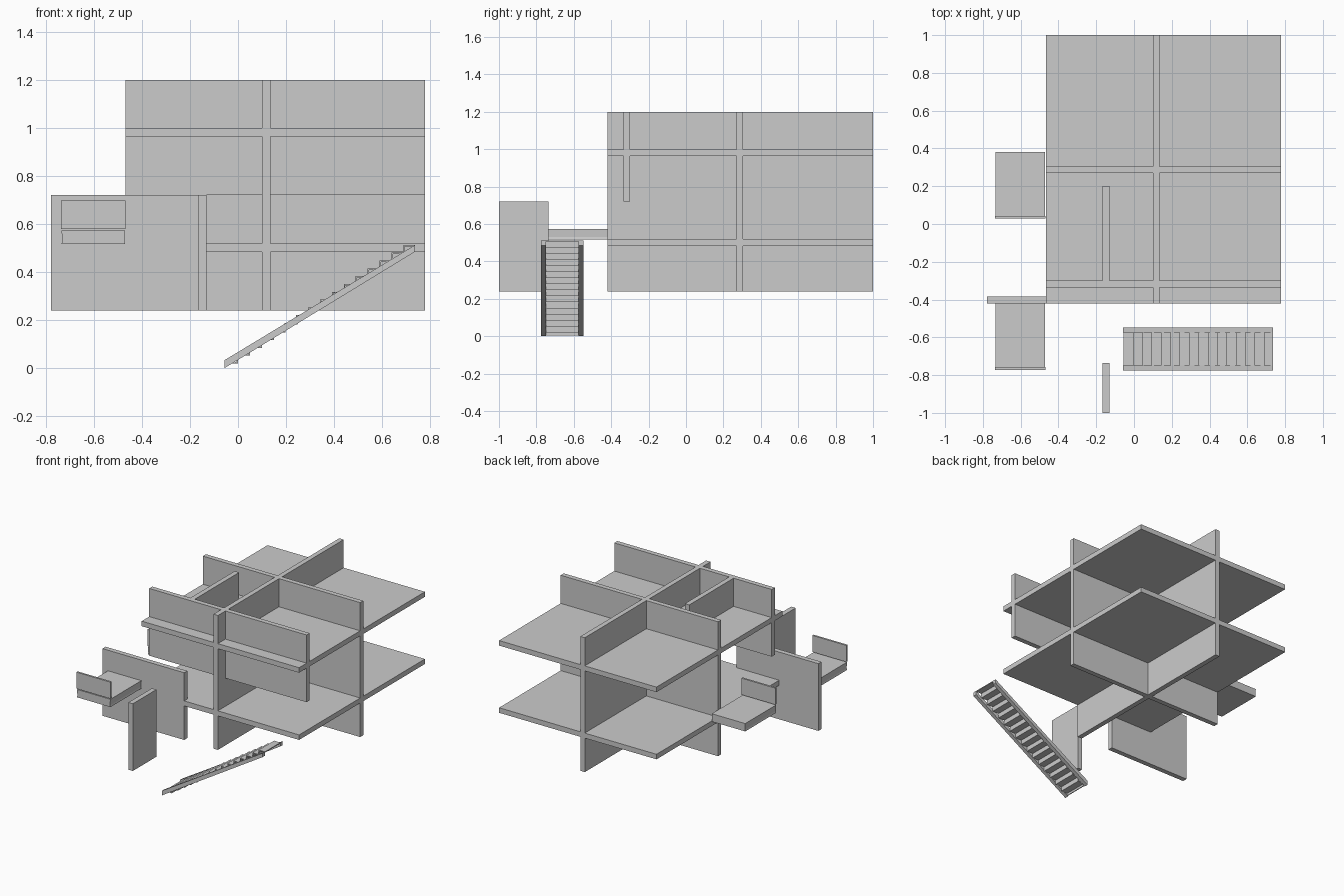
import bpy, bmesh

if "Cube" in bpy.data.objects:
    bpy.data.objects.remove(bpy.data.objects["Cube"])

# One flat grey for everything
grey = bpy.data.materials.new("plain_grey")
grey.diffuse_color = (0.6, 0.6, 0.6, 1)
grey.use_nodes = True
grey.node_tree.nodes["Principled BSDF"].inputs["Base Color"].default_value = grey.diffuse_color


def finish(name, bm):
    bmesh.ops.recalc_face_normals(bm, faces=bm.faces)
    me = bpy.data.meshes.new(name)
    bm.to_mesh(me)
    bm.free()
    me.materials.append(grey)
    ob = bpy.data.objects.new(name, me)
    bpy.context.collection.objects.link(ob)
    return ob


def box(name, x, y, z):
    bm = bmesh.new()
    bmesh.ops.create_cube(bm, size=1)
    for v in bm.verts:
        for i, (lo, hi) in enumerate((x, y, z)):
            v.co[i] = hi if v.co[i] > 0 else lo
    return finish(name, bm)


def extrude_xz(name, pts, y0, y1):
    bm = bmesh.new()
    face = bm.faces.new([bm.verts.new((x, y0, z)) for x, z in pts])
    new = bmesh.ops.extrude_face_region(bm, geom=[face])["geom"]
    for v in new:
        if isinstance(v, bmesh.types.BMVert):
            v.co.y = y1
    return finish(name, bm)


def union(base, others):
    for o in others:
        mod = base.modifiers.new("join", 'BOOLEAN')
        mod.operation = 'UNION'
        mod.solver = 'EXACT'
        mod.object = o
    deps = bpy.context.evaluated_depsgraph_get()
    me = bpy.data.meshes.new_from_object(base.evaluated_get(deps))
    base.modifiers.clear()
    base.data = me
    for o in others:
        bpy.data.objects.remove(o)


# Interlocking floors and walls
X, Y = (-0.467, 0.777), (-0.42, 1.0)
FULL, UPPER, LOWER = (0.24, 1.2), (0.72, 1.2), (0.24, 0.72)
frame = box("floors_and_walls", X, Y, (0.483, 0.519))
union(frame, [
    box("upper_floor", X, Y, (0.963, 0.999)),
    box("long_wall", (0.1, 0.135), Y, FULL),
    box("cross_wall", X, (0.27, 0.305), FULL),
    box("front_cross_wall", X, (-0.335, -0.3), UPPER),
    box("inner_wall", (-0.166, -0.131), (-0.335, 0.2), UPPER),
    box("side_panel", (-0.777, -0.131), (-0.42, -0.385), LOWER),
])

# Detached wall in front
box("front_screen_wall", (-0.166, -0.131), (-1.0, -0.735), LOWER)

# Two benches: seat slab with slightly tapered sides, thin upright back
for name, y in (("front", -0.772), ("rear", 0.028)):
    seat = [(-0.734, 0.517), (-0.47, 0.517), (-0.473, 0.53),
            (-0.47, 0.573), (-0.734, 0.573), (-0.731, 0.53)]
    extrude_xz(name + "_bench_seat", seat, y + 0.003, y + 0.352)
    box(name + "_bench_back", (-0.736, -0.468), (y, y + 0.014), (0.579, 0.697))

# Staircase side beams
beam = [(-0.057, 0), (0.737, 0.485), (0.737, 0.513), (-0.057, 0.033)]
for name, y in (("front", -0.775), ("back", -0.575)):
    extrude_xz(name + "_stair_beam", beam, y, y + 0.027)

# Folded run of treads and risers
STEPS, RUN, RISE, T = 16, 0.0495, 0.0325, 0.006
top, under = [], []
for k in range(STEPS):
    x, z = 0.737 - (STEPS - k) * RUN, 0.513 - (STEPS - 1 - k) * RISE
    top += [(x, z), (x + RUN, z)]
    under += [(x + T, z - T), (x + RUN + T, z - T)]
under[-1] = (0.737, 0.513 - T)
x0, z0 = top[0]
profile = [(x0, 0.004)] + top + under[::-1] + [(x0 + T, 0.004)]
extrude_xz("stair_treads", profile, -0.748, -0.575)
